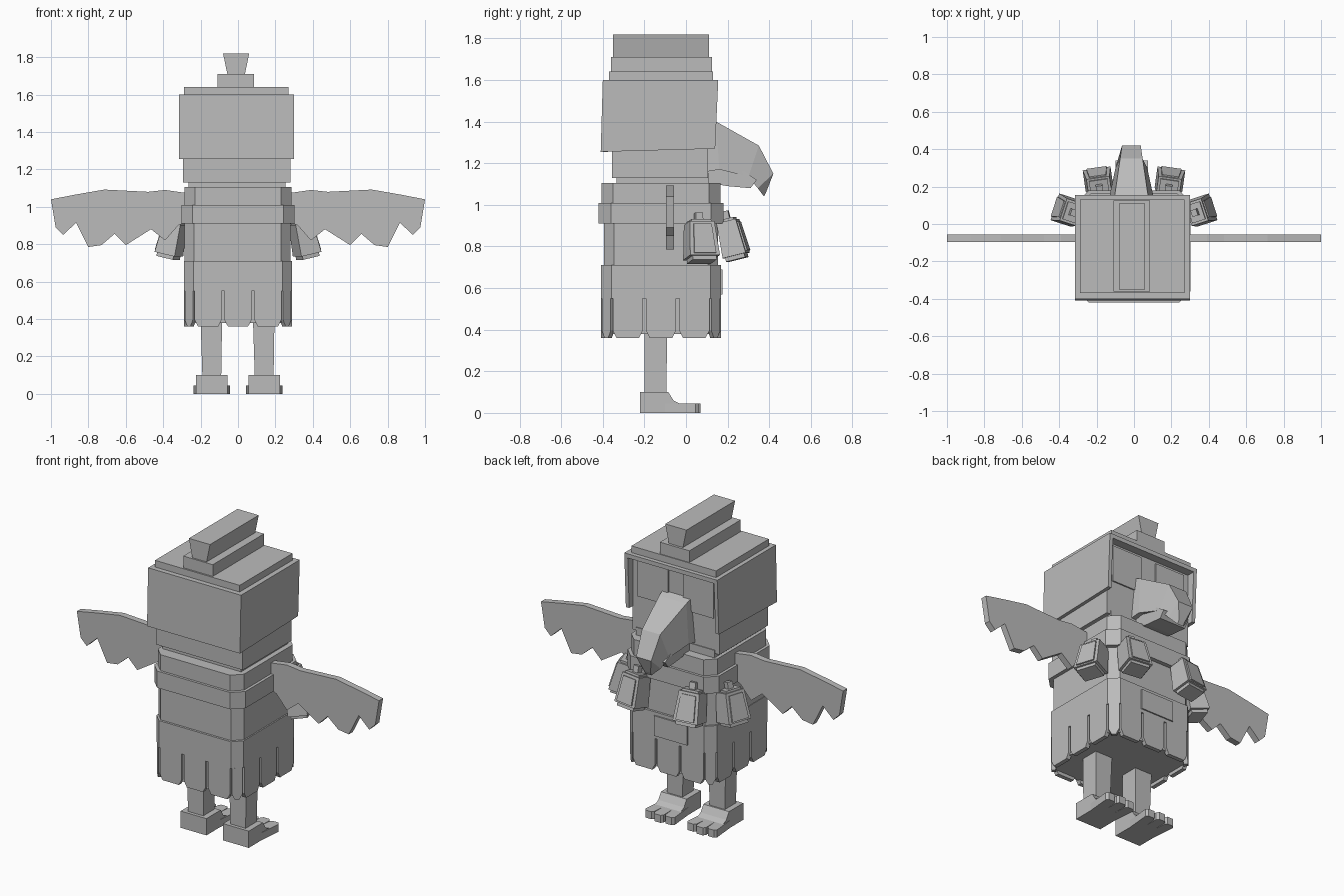
import bpy, bmesh, math
from mathutils import Matrix, Vector

cube = bpy.data.objects.get("Cube")
if cube:
    bpy.data.objects.remove(cube)

grey = bpy.data.materials.new("plain grey")
COLOUR = (0.5, 0.5, 0.5, 1)
grey.use_nodes = True
grey.diffuse_color = COLOUR
grey.node_tree.nodes["Principled BSDF"].inputs["Base Color"].default_value = COLOUR


def loft(name, rings, matrix=None):
    """Join matching rings of points into a closed solid."""
    bm = bmesh.new()
    loops = [[bm.verts.new(p) for p in ring] for ring in rings]
    n = len(loops[0])
    for low, high in zip(loops, loops[1:]):
        for i in range(n):
            j = (i + 1) % n
            bm.faces.new((low[i], low[j], high[j], high[i]))
    bm.faces.new(loops[0][::-1])
    bm.faces.new(loops[-1])
    if matrix:
        bm.transform(matrix)
    bmesh.ops.recalc_face_normals(bm, faces=bm.faces)
    mesh = bpy.data.meshes.new(name)
    bm.to_mesh(mesh)
    bm.free()
    mesh.materials.append(grey)
    obj = bpy.data.objects.new(name, mesh)
    bpy.context.collection.objects.link(obj)
    return obj


def rect(x0, x1, y0, y1, z, cut=0):
    """Horizontal rectangle, with chamfered corners if cut is given."""
    if not cut:
        return [(x0, y0, z), (x1, y0, z), (x1, y1, z), (x0, y1, z)]
    c = cut
    return [(x0 + c, y0, z), (x1 - c, y0, z), (x1, y0 + c, z), (x1, y1 - c, z),
            (x1 - c, y1, z), (x0 + c, y1, z), (x0, y1 - c, z), (x0, y0 + c, z)]


def box(name, x0, x1, y0, y1, z0, z1, cut=0, matrix=None):
    return loft(name, [rect(x0, x1, y0, y1, z, cut) for z in (z0, z1)], matrix)


def side_prism(name, profile, x0, x1):
    return loft(name, [[(x, y, z) for y, z in profile] for x in (x0, x1)])


# Head, neck and layered collar
box("head", -0.295, 0.28, -0.355, 0.105, 1.13, 1.59)
box("neck", -0.265, 0.255, -0.335, 0.11, 1.05, 1.15)
box("collar_upper", -0.285, 0.285, -0.405, 0.165, 1.01, 1.105, 0.055)
box("collar_lower", -0.302, 0.302, -0.42, 0.18, 0.91, 1.01, 0.06)
box("torso", -0.285, 0.28, -0.395, 0.155, 0.69, 0.92, 0.05)

# Hood, open at the face
for name, x0, x1 in (("hood_right", -0.315, -0.293), ("hood_left", 0.278, 0.30)):
    side_prism(name, [(-0.41, 1.255), (0.14, 1.27), (0.155, 1.6), (-0.40, 1.6)], x0, x1)
side_prism("hood_back", [(-0.41, 1.255), (-0.375, 1.255), (-0.365, 1.6), (-0.40, 1.6)],
           -0.293, 0.278)
box("hood_top", -0.293, 0.278, -0.37, 0.155, 1.575, 1.6)
box("hood_cap", -0.29, 0.27, -0.37, 0.13, 1.59, 1.64)
box("crest_base", -0.11, 0.085, -0.36, 0.125, 1.63, 1.71)
loft("crest", [rect(-0.055, 0.035, -0.35, 0.11, 1.70),
               rect(-0.08, 0.06, -0.35, 0.11, 1.82)])

# Eye plates
for name, x0, x1 in (("eye_left", 0.04, 0.245), ("eye_right", -0.26, -0.06)):
    box(name, x0, x1, 0.10, 0.113, 1.34, 1.56)


# Hooked beak: rings of (half width, upper point, lower point)
def beak_ring(hw_top, top, hw_low, low):
    mid = -0.014
    return [(mid - hw_top, *top), (mid + hw_top, *top),
            (mid + hw_low, *low), (mid - hw_low, *low)]


loft("beak_upper", [
    beak_ring(0.095, (0.10, 1.42), 0.12, (0.10, 1.16)),
    beak_ring(0.09, (0.145, 1.40), 0.115, (0.16, 1.17)),
    beak_ring(0.06, (0.35, 1.285), 0.085, (0.30, 1.135)),
    beak_ring(0.05, (0.42, 1.15), 0.06, (0.345, 1.08)),
    beak_ring(0.02, (0.385, 1.06), 0.02, (0.375, 1.04))])
side_prism("beak_lower", [(0.09, 1.11), (0.2, 1.09), (0.31, 1.08), (0.34, 1.12),
                          (0.28, 1.16), (0.09, 1.18)], -0.1, 0.075)

# Skirt: solid core, top band, and hanging strips with clipped ends
MID_Y = -0.12
box("skirt_core", -0.275, 0.275, -0.395, 0.155, 0.38, 0.70, 0.05)
box("skirt_band", -0.288, 0.288, -0.408, 0.168, 0.55, 0.71, 0.05)


def strip(name, x0, x1, angle, out):
    c = 0.018
    shape = [(x0 + c, 0.36), (x1 - c, 0.36), (x1, 0.395), (x1, 0.55), (x0, 0.55), (x0, 0.395)]
    place = Matrix.Translation((0, MID_Y, 0)) @ Matrix.Rotation(angle, 4, "Z")
    loft(name, [[(x, y, z) for x, z in shape] for y in (-out, 0.025 - out)], place)


for side in range(4):
    turn = side * math.pi / 2
    for x0, x1 in ((-0.232, -0.088), (-0.072, 0.072), (0.088, 0.232)):
        strip("skirt_strip", x0, x1, turn, 0.288)
    strip("skirt_corner_strip", -0.03, 0.03, turn + math.pi / 4, 0.372)

# Pocket on the chest side of the skirt
box("pocket", -0.13, 0.09, 0.16, 0.176, 0.57, 0.69)


# Wings: scalloped flat plates
wing = [(0.25, 1.07), (0.39, 1.09), (0.48, 1.08), (0.715, 1.092), (0.87, 1.065), (1.0, 1.04),
        (0.975, 0.89), (0.935, 0.85), (0.865, 0.915), (0.8, 0.785), (0.73, 0.795),
        (0.66, 0.855), (0.6, 0.795), (0.465, 0.88), (0.39, 0.82), (0.32, 0.9), (0.25, 0.93)]
for name, s in (("wing_left", 1), ("wing_right", -1)):
    loft(name, [[(s * x, y, z) for x, z in wing] for y in (-0.095, -0.057)])


# Hanging pouches: local +x points outward
def pouch(centre, yaw, tilt, s):
    m = (Matrix.Scale(s, 4, (1, 0, 0)) @ Matrix.Translation(centre)
         @ Matrix.Rotation(yaw, 4, "Z") @ Matrix.Rotation(tilt, 4, "Y"))
    loft("pouch_body", [rect(-0.06, 0.055, -0.075, 0.075, -0.08),
                        rect(-0.05, 0.045, -0.062, 0.062, 0.09)], m)
    box("pouch_base", -0.05, 0.045, -0.06, 0.06, -0.1, -0.08, 0, m)
    box("pouch_lid", -0.04, 0.035, -0.05, 0.05, 0.09, 0.102, 0, m)
    box("pouch_toggle", -0.02, 0.012, -0.018, 0.018, 0.10, 0.14, 0, m)
    loft("pouch_panel", [rect(0.04, 0.063, -0.055, 0.055, -0.07),
                         rect(0.04, 0.053, -0.045, 0.045, 0.075)], m)


for s in (1, -1):
    pouch(Vector((0.355, 0.07, 0.825)), math.radians(18), math.radians(-13), s)
    pouch(Vector((0.19, 0.225, 0.835)), math.radians(82), math.radians(-14), s)

# Legs and three-toed feet
for label, s in (("left", 1), ("right", -1)):
    mid = 0.14 * s
    loft(label + "_leg", [rect(mid - 0.05, mid + 0.05, -0.20, -0.095, 0.08),
                          rect(mid - 0.06, mid + 0.055, -0.20, -0.09, 0.40)])
    side_prism(label + "_heel", [(-0.22, 0), (-0.03, 0), (-0.03, 0.045), (-0.06, 0.06),
                                 (-0.085, 0.1), (-0.22, 0.1)], mid - 0.085, mid + 0.085)
    for k in (-1, 0, 1):
        c, tip = mid + k * 0.055, mid + k * 0.067
        tip_y = 0.07 if k == 0 else 0.06
        shape = [(c - 0.03, -0.10), (c + 0.03, -0.10), (tip + 0.031, tip_y - 0.015),
                 (tip + 0.02, tip_y), (tip - 0.02, tip_y), (tip - 0.031, tip_y - 0.015)]
        loft(label + "_toe", [[(x, y, z) for x, y in shape] for z in (0, 0.045)])
